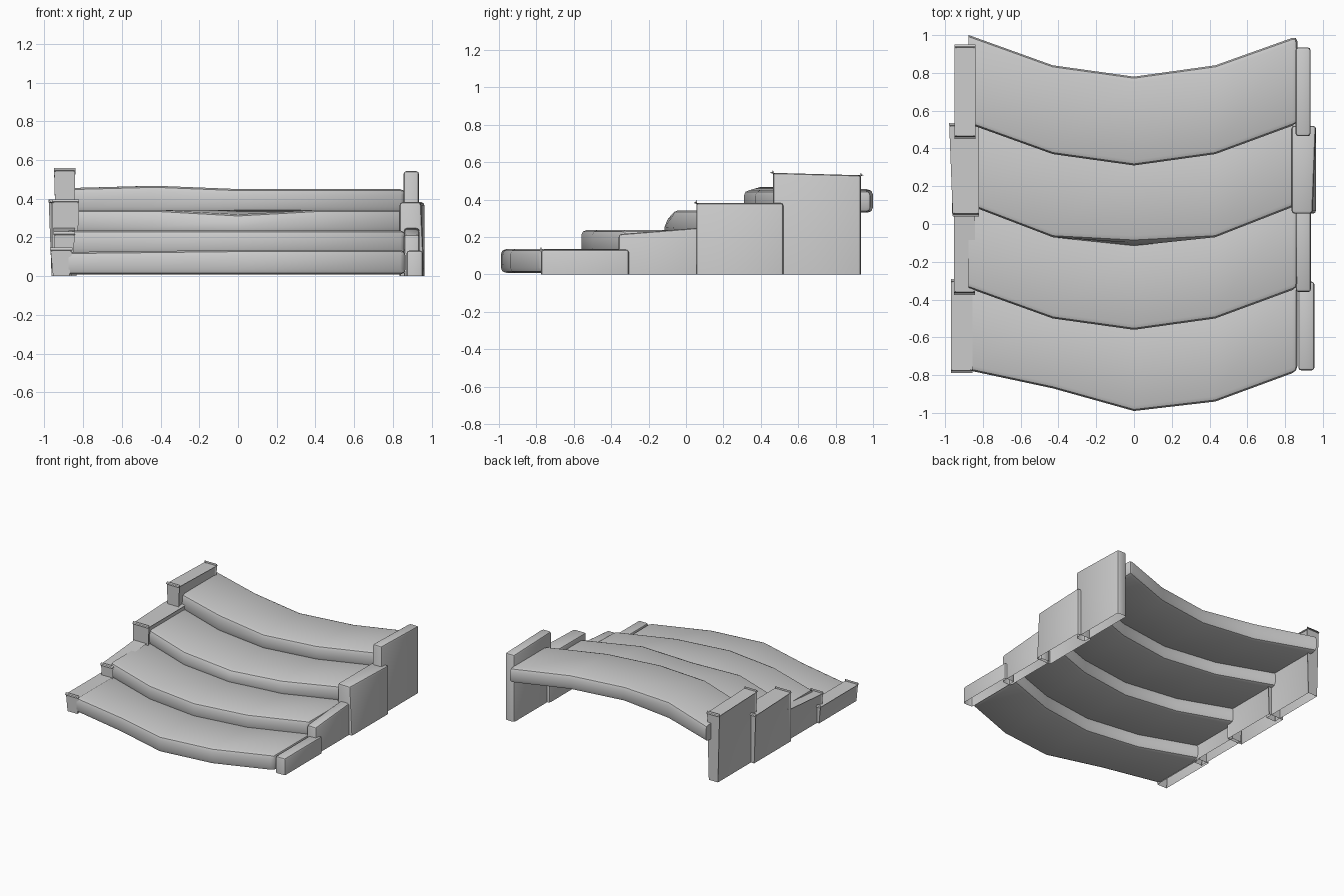
import bpy, bmesh

if "Cube" in bpy.data.objects:
    bpy.data.objects.remove(bpy.data.objects["Cube"])

XS = (-0.875, -0.43, 0.0, 0.43, 0.865)


def finish(bm, name):
    bmesh.ops.recalc_face_normals(bm, faces=bm.faces)
    me = bpy.data.meshes.new(name)
    bm.to_mesh(me)
    bm.free()
    ob = bpy.data.objects.new(name, me)
    bpy.context.collection.objects.link(ob)
    bpy.ops.object.select_all(action='DESELECT')
    ob.select_set(True)
    bpy.context.view_layer.objects.active = ob
    bpy.ops.object.shade_smooth_by_angle(angle=0.6)
    return ob


def step(name, fronts, depth, z0, z1, lift=(0, 0, 0, 0, 0), worn=0.0):
    """Curved slab: a rectangular section swept along five plan points."""
    bm = bmesh.new()
    rings = []
    for i, (x, y, dz) in enumerate(zip(XS, fronts, lift)):
        w = worn if i == 2 else 0.0
        back = (-0.99, -0.56, -0.12, 0.31)[int(name[-1]) - 1] + depth
        back += (0.22, 0.06, 0.0, 0.06, 0.215)[i]
        pts = ((y, z0), (y + w * 1.4, z1 - w + dz), (back, z1 + dz), (back, z0))
        rings.append([bm.verts.new((x, *p)) for p in pts])
    for a, b in zip(rings, rings[1:]):
        for k in range(4):
            bm.faces.new((a[k], a[(k + 1) % 4], b[(k + 1) % 4], b[k]))
    bm.faces.new(rings[0])
    bm.faces.new(rings[-1][::-1])
    # round the long edges and the right end
    edges = [e for e in bm.edges
             if abs(e.verts[0].co.x - e.verts[1].co.x) > 0.1
             or min(v.co.x for v in e.verts) > 0.8]
    bmesh.ops.bevel(bm, geom=edges, offset=0.028, segments=2, profile=0.5,
                    affect='EDGES')
    finish(bm, name)


def wall(name, x0, x1, y0, y1, zf, zb, taper=0.0):
    """Side block with rounded edges, open underneath; x0 inner, x1 outer."""
    bm = bmesh.new()
    bmesh.ops.create_cube(bm, size=1)
    for v in bm.verts:
        front = v.co.y < 0
        outer = v.co.x > 0
        top = v.co.z > 0
        v.co.x = (x1 - (taper if front and top else 0)) if outer else x0
        v.co.z = (zf if front else zb) if top else 0.0
        v.co.y = y0 if front else y1
    edges = [e for e in bm.edges if max(v.co.z for v in e.verts) > 0.01]
    bmesh.ops.bevel(bm, geom=edges, offset=0.015, segments=2, profile=0.5,
                    affect='EDGES')
    base = [f for f in bm.faces if all(v.co.z < 0.001 for v in f.verts)]
    bmesh.ops.delete(bm, geom=base, context='FACES')
    return finish(bm, name)


# Four curved treads
step("step_1", (-0.775, -0.87, -0.99, -0.94, -0.78), 0.47, 0.008, 0.135,
     (-0.01, -0.005, 0, 0, 0))
step("step_2", (-0.34, -0.50, -0.56, -0.50, -0.34), 0.47, 0.115, 0.237)
step("step_3", (0.10, -0.07, -0.125, -0.07, 0.10), 0.47, 0.225, 0.343, worn=0.025)
step("step_4", (0.53, 0.37, 0.31, 0.37, 0.53), 0.47, 0.33, 0.45,
     (0.005, 0.017, 0, 0, 0))

# Side walls: inner x, outer x, front y, back y, front height, back height, taper
WALLS = ((0.87, 0.955, -0.775, -0.305, 0.132, 0.132, 0.0),
         (0.857, 0.937, -0.36, 0.08, 0.215, 0.25, 0.0),
         (0.835, 0.963, 0.055, 0.52, 0.382, 0.382, 0.018),
         (0.855, 0.935, 0.465, 0.935, 0.543, 0.53, 0.0))
for i, w in enumerate(WALLS, 1):
    wall(f"right_wall_{i}", *w)
    wall(f"left_wall_{i}", -w[0], -w[1], *w[2:6], -w[6])
